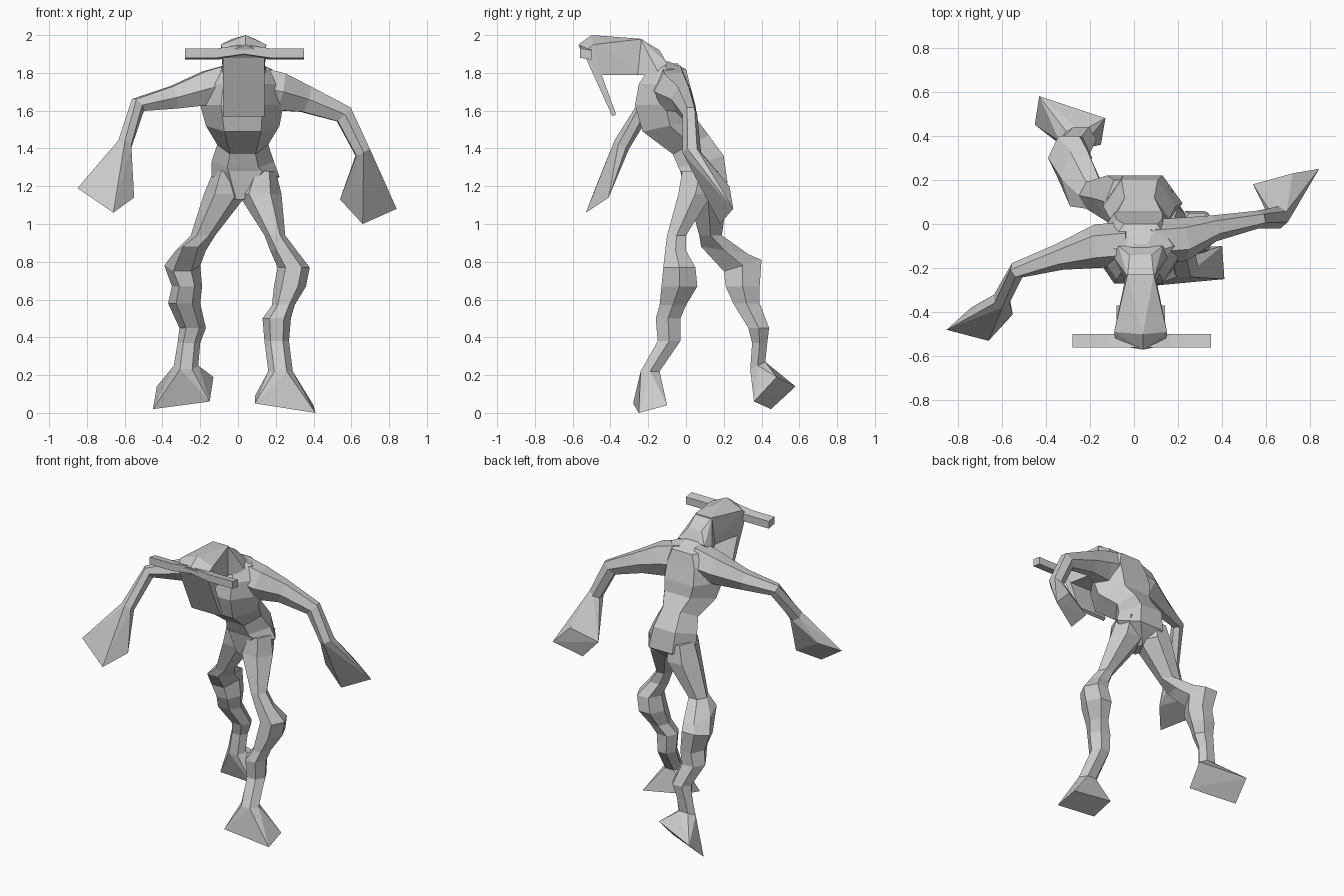
import bpy, bmesh
from mathutils import Vector

cube = bpy.data.objects.get("Cube")
if cube:
    bpy.data.objects.remove(cube, do_unlink=True)

# One plain clay colour for the whole figure
clay = bpy.data.materials.new("clay_grey")
clay.use_nodes = True
clay_colour = (.6, .6, .6, 1)
clay.diffuse_color = clay_colour
clay.node_tree.nodes["Principled BSDF"].inputs["Base Color"].default_value = clay_colour

HEXAGON = [(1, 0), (.5, 1), (-.5, 1), (-1, 0), (-.5, -1), (.5, -1)]


def finish(name, bm):
    """Turn a bmesh into a flat shaded object."""
    bmesh.ops.recalc_face_normals(bm, faces=bm.faces)
    mesh = bpy.data.meshes.new(name)
    bm.to_mesh(mesh)
    bm.free()
    mesh.materials.append(clay)
    obj = bpy.data.objects.new(name, mesh)
    bpy.context.collection.objects.link(obj)
    return obj


def skin(name, rings):
    """Bridge a list of point rings and cap both ends."""
    bm = bmesh.new()
    loops = [[bm.verts.new(p) for p in ring] for ring in rings]
    for low, high in zip(loops, loops[1:]):
        count = len(low)
        for i in range(count):
            j = (i + 1) % count
            bm.faces.new((low[i], low[j], high[j], high[i]))
    bm.faces.new(loops[0])
    bm.faces.new(loops[-1])
    return finish(name, bm)


def level_ring(z, x_min, x_max, y_min, y_max, slope=0):
    """Hexagon filling a box at one height; slope raises its back edge."""
    mid_x, mid_y = (x_min + x_max) / 2, (y_min + y_max) / 2
    half_x, half_y = (x_max - x_min) / 2, (y_max - y_min) / 2
    return [Vector((mid_x + half_x * u, mid_y + half_y * v, z + slope * v))
            for u, v in HEXAGON]


def limb_rings(path):
    """Hexagons square to a path of (x, y, z, width, height)."""
    points = [Vector(p[:3]) for p in path]
    rings = []
    for i, (point, stop) in enumerate(zip(points, path)):
        ahead = points[min(i + 1, len(points) - 1)]
        behind = points[max(i - 1, 0)]
        along = (ahead - behind).normalized()
        side = along.cross(Vector((0, 0, 1))).normalized()
        up = side.cross(along)
        rings.append([point + side * stop[3] * u + up * stop[4] * v
                      for u, v in HEXAGON])
    return rings


def hull(name, points):
    """Convex solid around a few corner points."""
    bm = bmesh.new()
    verts = [bm.verts.new(p) for p in points]
    result = bmesh.ops.convex_hull(bm, input=verts)
    loose = [v for v in result["geom_interior"] if isinstance(v, bmesh.types.BMVert)]
    bmesh.ops.delete(bm, geom=loose, context="VERTS")
    bmesh.ops.dissolve_limit(bm, angle_limit=.03, verts=bm.verts, edges=bm.edges)
    return finish(name, bm)


def both_sides(points, centre):
    """Points given as (half width, y, z), repeated on both sides."""
    return [(centre + s * w, y, z) for w, y, z in points for s in (-1, 1)]


# Torso: pelvis, waist, ribcage and hunched shoulders
skin("torso", [level_ring(*r) for r in [
    (1.13, -.03, .05, .0, .12),
    (1.25, -.14, .22, -.03, .22, -.03),
    (1.33, -.14, .19, -.04, .2, .03),
    (1.42, -.11, .16, -.07, .12, .05),
    (1.52, -.17, .22, -.23, .06, .03),
    (1.63, -.2, .24, -.27, .05),
    (1.74, -.18, .23, -.25, .02),
    (1.82, -.12, .18, -.2, -.0),
    (1.86, -.03, .09, -.17, -.09)]])

# Legs: level rings from hip to ankle, ending in flared feet
left_leg = [level_ring(*r) for r in [
    (1.28, .06, .2, -.02, .17),
    (1.16, .0, .23, -.04, .14),
    (.94, .14, .25, -.1, .0),
    (.86, .17, .31, -.11, .0),
    (.77, .21, .38, -.12, .05),
    (.67, .19, .36, -.13, .06),
    (.57, .18, .3, -.14, -.0),
    (.5, .13, .28, -.16, -.03),
    (.38, .14, .27, -.15, -.03),
    (.22, .16, .29, -.24, -.14)]]
right_leg = [level_ring(*r) for r in [
    (1.28, -.13, .03, .0, .2),
    (1.16, -.18, .05, .01, .22),
    (.94, -.25, -.12, .07, .19),
    (.86, -.33, -.17, .08, .33, -.02),
    (.78, -.39, -.2, .2, .4, .03),
    (.67, -.35, -.19, .21, .39),
    (.58, -.37, -.2, .25, .39),
    (.45, -.31, -.17, .33, .44),
    (.37, -.32, -.2, .35, .43),
    (.25, -.34, -.21, .34, .42, .02)]]
skin("left_leg", left_leg)
skin("right_leg", right_leg)
hull("left_foot", left_leg[-1] + [
    (.09, -.28, .05), (.41, -.25, .0), (.4, -.1, .04), (.09, -.12, .09)])
hull("right_foot", right_leg[-1] + [
    (-.45, .45, .02), (-.15, .36, .06), (-.13, .48, .19), (-.43, .58, .14)])

# Arms: tapering limbs that end in flared hands
left_arm = limb_rings([
    (.06, -.08, 1.73, .1, .11),
    (.22, -.07, 1.7, .1, .1),
    (.36, -.02, 1.66, .06, .07),
    (.56, .02, 1.58, .04, .05),
    (.66, .03, 1.38, .05, .04)])
right_arm = limb_rings([
    (-.02, -.09, 1.74, .1, .11),
    (-.16, -.1, 1.72, .1, .09),
    (-.34, -.15, 1.67, .06, .06),
    (-.53, -.21, 1.63, .04, .04),
    (-.6, -.34, 1.42, .04, .04)])
skin("left_arm", left_arm)
skin("right_arm", right_arm)
hull("left_hand", left_arm[-1] + [
    (.54, .18, 1.13), (.66, .18, 1.), (.84, .25, 1.08), (.72, .23, 1.2)])
hull("right_hand", right_arm[-1] + [
    (-.85, -.48, 1.19), (-.66, -.53, 1.06), (-.55, -.41, 1.14), (-.74, -.38, 1.25)])

# Neck and wedge shaped head, leaning forward
HEAD_X = .03
hull("neck", both_sides([
    (.06, -.24, 1.98), (.07, -.26, 1.79), (.13, -.14, 1.79),
    (.1, -.1, 1.85), (.05, -.14, 1.92)], HEAD_X))
hull("head", [(.04, -.57, 1.95), (.04, -.5, 2.)] + both_sides([
    (.06, -.23, 1.98), (.06, -.2, 1.79), (.12, -.49, 1.95),
    (.11, -.55, 1.9), (.11, -.45, 1.79)], HEAD_X))

# Long flat face hanging from the brow
hull("face_plate", both_sides([
    (.11, -.54, 1.9), (.11, -.45, 1.8), (.11, -.39, 1.57), (.11, -.37, 1.58)], HEAD_X))

# Straight horns to each side of the brow
for name, side, reach in (("left_horn", 1, .35), ("right_horn", -1, -.28)):
    skin(name, [[(x, y, z + lift) for y, z in
                 ((-.56, 1.88), (-.5, 1.87), (-.5, 1.92), (-.56, 1.93))]
                for x, lift in ((HEAD_X, .02), (HEAD_X + side * .14, .0), (reach, .0))])
